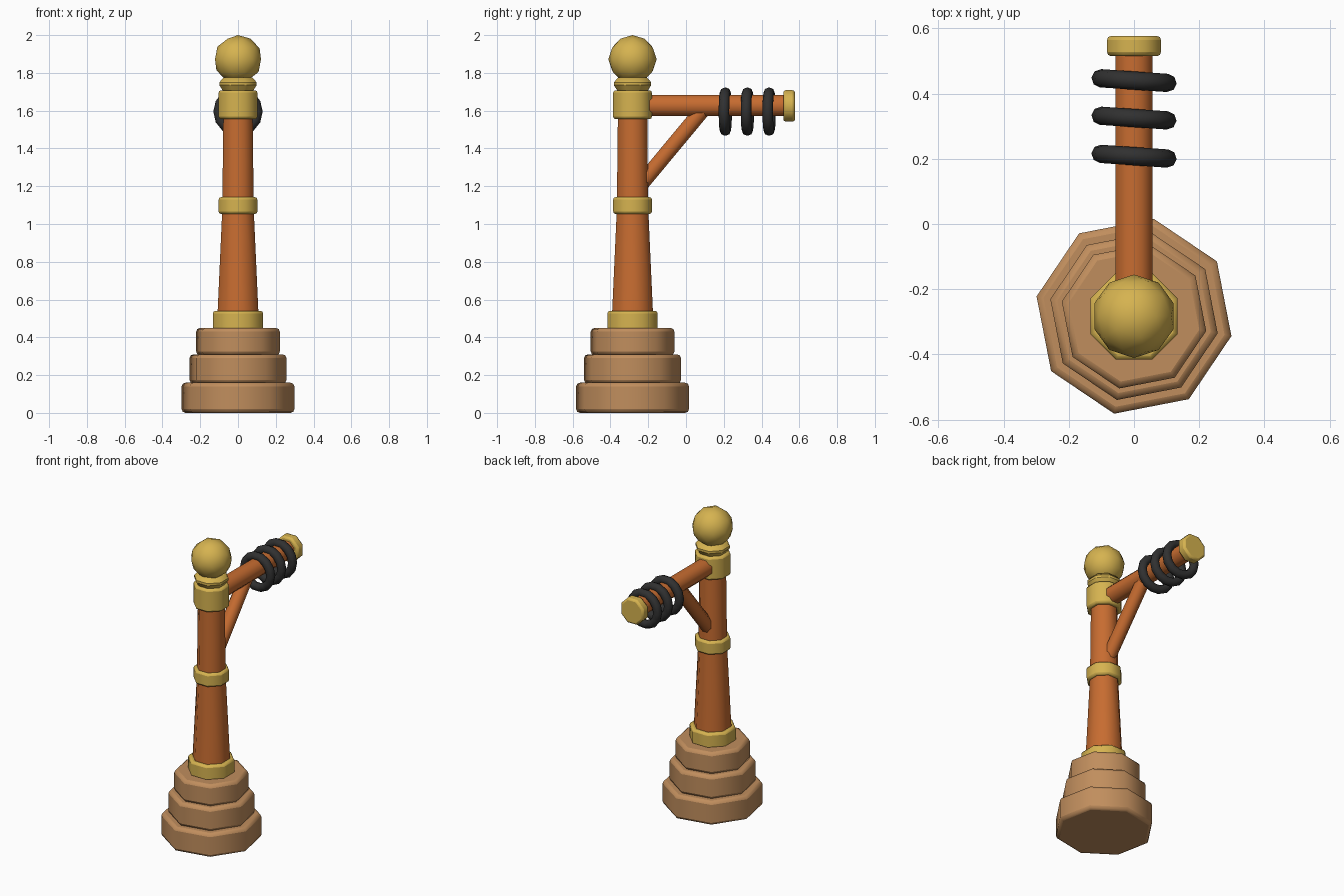
import bpy, math
from mathutils import Vector

if "Cube" in bpy.data.objects:
    bpy.data.objects.remove(bpy.data.objects["Cube"])

POST_Y = -0.283


def material(name, rgb):
    m = bpy.data.materials.new(name)
    m.diffuse_color = (*rgb, 1)
    m.use_nodes = True
    m.node_tree.nodes["Principled BSDF"].inputs["Base Color"].default_value = m.diffuse_color
    return m


STONE = material("tan stone", (0.53, 0.27, 0.11))
WOOD = material("orange wood", (0.57, 0.15, 0.03))
BRASS = material("yellow brass", (0.67, 0.45, 0.08))
RUBBER = material("black rubber", (0.03, 0.03, 0.03))


def finish(name, mat, angle=30):
    ob = bpy.context.object
    ob.name = name
    ob.data.materials.append(mat)
    bpy.ops.object.shade_smooth_by_angle(angle=math.radians(angle))
    return ob


def prism(name, mat, start, end, r1, r2=None, turn=22.5, bevel=0.0, sides=8):
    """Tapered prism between two points, optionally with bevelled rims."""
    a, b = Vector(start), Vector(end)
    d = b - a
    bpy.ops.mesh.primitive_cone_add(vertices=sides, radius1=r1, radius2=r2 or r1,
                                    depth=d.length)
    ob = bpy.context.object
    # the cone's first vertex lies on +y, so turn is measured from there
    for v in ob.data.vertices:
        c, s = math.cos(math.radians(turn)), math.sin(math.radians(turn))
        x, y, z = v.co
        v.co = (c * x - s * y, s * x + c * y, z)
    ob.location = (a + b) / 2
    # tilt about x only: every part lies in the yz plane
    ob.rotation_euler = (math.atan2(-d.y, d.z), 0, 0)
    if bevel:
        m = ob.modifiers.new("rim", "BEVEL")
        m.width = bevel
        m.segments = 2
        m.limit_method = "ANGLE"
        m.angle_limit = math.radians(60)
    return finish(name, mat, 50)


def upright(name, mat, z0, z1, r1, r2=None, turn=22.5, bevel=0.0):
    return prism(name, mat, (0, POST_Y, z0), (0, POST_Y, z1), r1, r2, turn, bevel)


# Stepped stone base
for name, z0, z1, r in (("base_lower", 0, 0.16, 0.305),
                        ("base_middle", 0.155, 0.31, 0.262),
                        ("base_upper", 0.305, 0.45, 0.226)):
    upright(name, STONE, z0, z1, r, turn=-11.5, bevel=0.02)

# Tapered wooden post
upright("post_lower", WOOD, 0.45, 1.08, 0.121, 0.09)
upright("post_upper", WOOD, 1.08, 1.66, 0.09, 0.083)

# Brass collars
for name, z0, z1, r in (("collar_bottom", 0.44, 0.54, 0.144),
                        ("collar_middle", 1.053, 1.142, 0.111),
                        ("collar_top", 1.555, 1.708, 0.111)):
    upright(name, BRASS, z0, z1, r, bevel=0.013)

# Flared neck ring and ball finial
upright("neck_ring_lower", BRASS, 1.70, 1.735, 0.083, 0.107)
upright("neck_ring_rim", BRASS, 1.735, 1.75, 0.107)
upright("neck_ring_upper", BRASS, 1.75, 1.775, 0.107, 0.083)
bpy.ops.mesh.primitive_ico_sphere_add(subdivisions=2, radius=0.128,
                                      location=(0, POST_Y, 1.872))
finish("ball_finial", BRASS, 50)

# Horizontal arm, its end cap and the diagonal brace
prism("arm", WOOD, (0, POST_Y, 1.627), (0, 0.53, 1.627), 0.061)
prism("arm_cap", BRASS, (0, 0.515, 1.625), (0, 0.577, 1.625), 0.09, bevel=0.013)
prism("brace", WOOD, (0, -0.235, 1.215), (0, 0.085, 1.60), 0.044)

# Rings hung on the arm, slightly skewed
for i, y in enumerate((0.208, 0.325, 0.440)):
    bpy.ops.mesh.primitive_torus_add(
        major_radius=0.103, minor_radius=0.028, major_segments=14, minor_segments=8,
        location=(0, y, 1.595), rotation=(math.pi / 2, 0, math.radians(-4)))
    finish(f"ring_{i + 1}", RUBBER, 60)
